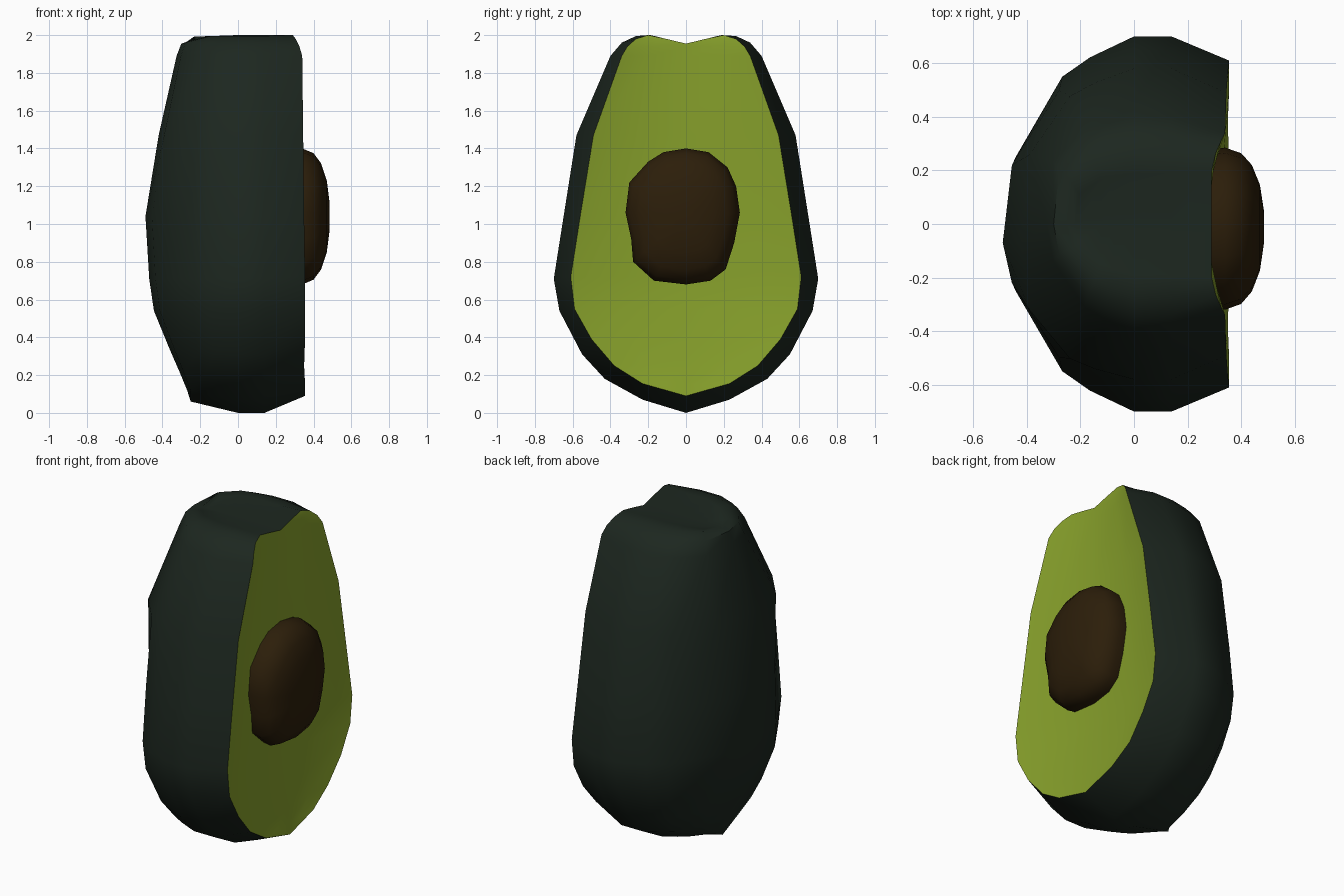
import bpy, bmesh, math

cube = bpy.data.objects.get("Cube")
if cube:
    bpy.data.objects.remove(cube, do_unlink=True)


def material(name, rgb):
    m = bpy.data.materials.new(name)
    m.use_nodes = True
    m.diffuse_color = (*rgb, 1)
    bsdf = m.node_tree.nodes["Principled BSDF"]
    bsdf.inputs["Base Color"].default_value = (*rgb, 1)
    bsdf.inputs["Roughness"].default_value = 0.8
    return m


skin = material("dark green skin", (0.012, 0.020, 0.014))
flesh = material("yellow green flesh", (0.24, 0.35, 0.024))
brown = material("brown pit", (0.025, 0.013, 0.003))


def loft(name, rings, mats, angle, flesh_bands=0, cap=False):
    """Join equal closed rings with quads; the first bands take material 1."""
    bm = bmesh.new()
    loops = [[bm.verts.new(p) for p in ring] for ring in rings]
    n = len(loops[0])
    for j, (a, b) in enumerate(zip(loops, loops[1:])):
        for i in range(n):
            k = (i + 1) % n
            f = bm.faces.new((a[i], a[k], b[k], b[i]))
            f.material_index = 1 if j < flesh_bands else 0
    if cap:
        bm.faces.new(loops[0])
        bm.faces.new(loops[-1])
    bmesh.ops.remove_doubles(bm, verts=bm.verts, dist=0.0005)
    bmesh.ops.recalc_face_normals(bm, faces=bm.faces)
    me = bpy.data.meshes.new(name)
    bm.to_mesh(me)
    bm.free()
    for m in mats:
        me.materials.append(m)
    ob = bpy.data.objects.new(name, me)
    bpy.context.collection.objects.link(ob)
    bpy.ops.object.select_all(action="DESELECT")
    bpy.context.view_layer.objects.active = ob
    ob.select_set(True)
    bpy.ops.object.shade_smooth_by_angle(angle=math.radians(angle))
    return ob


# Half outline, bottom to top: skin y, z; cut edge y, z, x; depth of the back
outline = [
    (0.00, 0.00, 0.00, 0.09, 0.355, -0.25),
    (0.23, 0.07, 0.23, 0.155, 0.355, -0.27),
    (0.43, 0.18, 0.38, 0.25, 0.35, -0.31),
    (0.55, 0.31, 0.50, 0.39, 0.355, -0.36),
    (0.67, 0.54, 0.59, 0.55, 0.355, -0.445),
    (0.70, 0.71, 0.61, 0.72, 0.355, -0.47),
    (0.648, 1.04, 0.56, 1.04, 0.35, -0.49),
    (0.58, 1.47, 0.49, 1.47, 0.345, -0.42),
    (0.40, 1.89, 0.34, 1.89, 0.34, -0.325),
    (0.34, 1.96, 0.31, 1.94, 0.325, -0.30),
    (0.265, 1.995, 0.265, 1.98, 0.305, -0.25),
    (0.19, 2.00, 0.20, 2.00, 0.29, -0.22),
    (0.00, 1.955, 0.00, 1.955, 0.29, -0.21),
]


def notch(y, z):
    """Keep a point under the shallow valley across the top."""
    return min(z, 1.955 + 0.24 * y)


def around(point):
    """Run a point rule over one half, then mirrored over the other."""
    up = [point(*row, 1) for row in outline]
    down = [point(*row, -1) for row in outline[-2:0:-1]]
    return up + down


def cut_ring(k):
    """Ring on the cut face, hollowed slightly around the pit."""
    def point(y, z, fy, fz, fx, b, side):
        x = min(fx, max(0.29, fx - 0.12 * (fz - 0.09)))
        zz = notch(k * fy, fz)
        return (x if zz < 1.9 else 0.29, side * k * fy, zz)
    return around(point)


def cut_edge(y, z, fy, fz, fx, b, side):
    return (fx, side * fy, fz)


def fullness(z, side):
    """Exponent on the narrowing: lower keeps the back wider."""
    if z > 1.85:
        return 0.75 - 0.25 * side
    if z > 1.3:
        return 0.65 + 0.1 * side
    return min(1, 0.5 + 0.6 * z)


def back_ring(s, k):
    """Ring at fraction s of the back depth, narrowed by k."""
    def point(y, z, fy, fz, fx, b, side):
        yy = y * k ** fullness(z, side)
        lifted = z + 0.06 * s * max(0, 1 - z / 0.5)
        ridge = -0.07 if k == 0 and 0.3 < z < 1.8 else 0
        return (s * b, side * yy + ridge, notch(yy, lifted))
    return around(point)


rings = [
    cut_ring(0),
    cut_ring(0.55),
    around(cut_edge),
    around(lambda y, z, fy, fz, fx, b, side: (0.14, side * y, z)),
    back_ring(0, 1),
    back_ring(0.35, 0.88),
    back_ring(0.57, 0.77),
    back_ring(0.93, 0.34),
    back_ring(1, 0),
]
loft("fruit_half", rings, [skin, flesh], 40, flesh_bands=2)

# Pit: slightly lopsided outline, domed outward from the cut face
pit_outline = [
    (0, 1.40), (0.12, 1.38), (0.22, 1.30), (0.265, 1.20), (0.285, 1.06),
    (0.255, 0.90), (0.21, 0.76), (0.13, 0.70), (0, 0.68), (-0.17, 0.70),
    (-0.28, 0.80), (-0.29, 0.92), (-0.32, 1.06), (-0.30, 1.22),
    (-0.20, 1.33), (-0.12, 1.38),
]
dome = [(0.27, 0.97), (0.34, 1), (0.40, 0.93), (0.44, 0.78), (0.47, 0.53), (0.485, 0.2)]
cy, cz = -0.01, 1.04
pit_rings = [[(x, cy + k * (y - cy), cz + k * (z - cz)) for y, z in pit_outline]
             for x, k in dome]
loft("pit", pit_rings, [brown], 60, cap=True)
